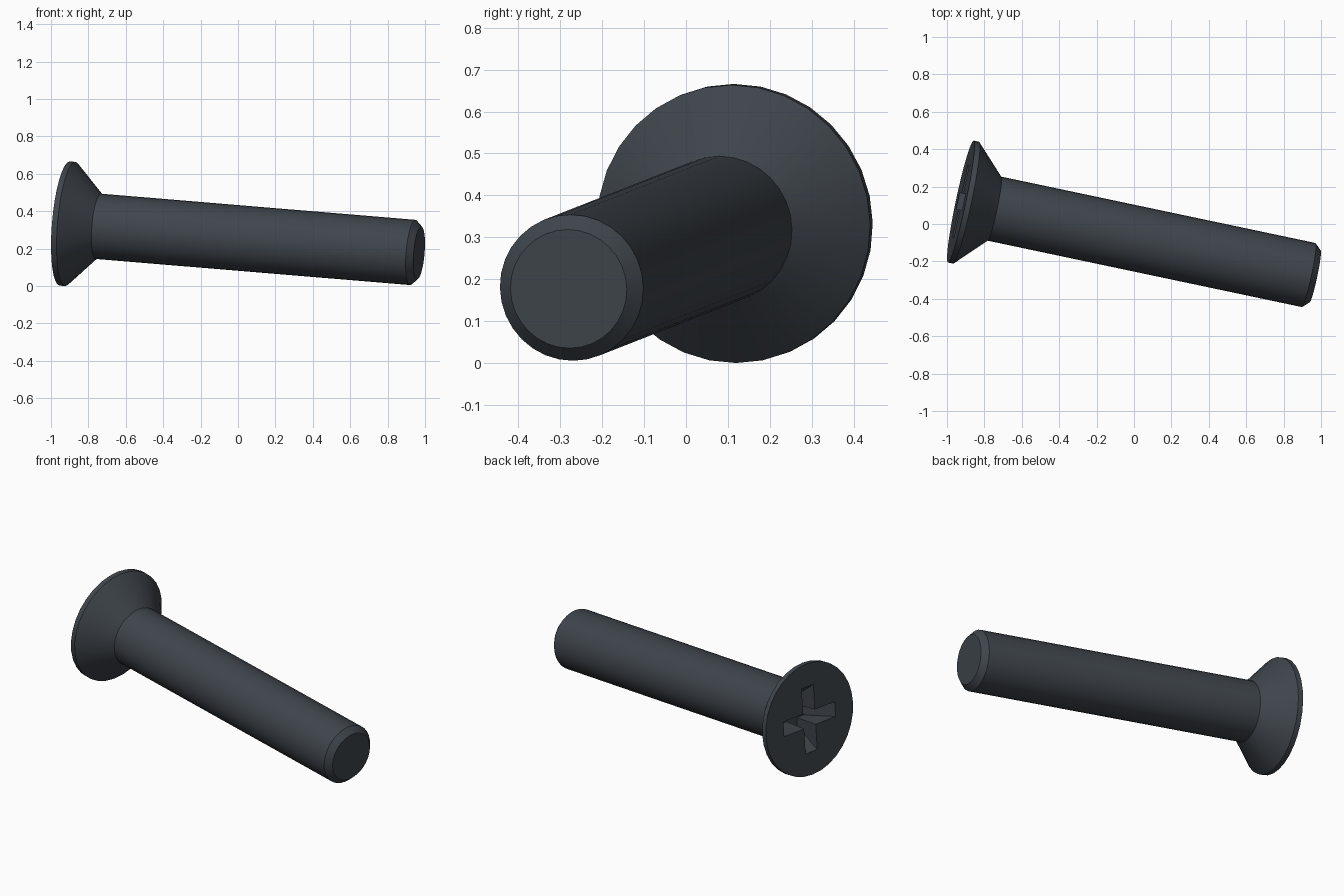
import bpy, bmesh, math
from mathutils import Vector, Matrix

cube = bpy.data.objects.get("Cube")
if cube:
    bpy.data.objects.remove(cube, do_unlink=True)

SEGMENTS = 32
RECESS_DEPTH = 0.15

# One dark metal colour
metal = bpy.data.materials.new("dark slate metal")
metal.use_nodes = True
colour = (0.05, 0.06, 0.072, 1)
metal.diffuse_color = colour
metal.node_tree.nodes["Principled BSDF"].inputs["Base Color"].default_value = colour

# Placement: the local z axis runs from the head face to the tip
axis = Vector((0.9753, -0.206, -0.081)).normalized()
side = Vector((0, 0, 1)).cross(axis).normalized()
up = axis.cross(side)
placement = Matrix((side, up, axis)).transposed().to_4x4()
placement.translation = (-0.926, 0.12, 0.334)


def loft(name, loops):
    """Skin a stack of equal-length point loops and cap both ends."""
    bm = bmesh.new()
    rings = [[bm.verts.new(p) for p in loop] for loop in loops]
    count = len(rings[0])
    for a, b in zip(rings, rings[1:]):
        for i in range(count):
            j = (i + 1) % count
            bm.faces.new((a[i], a[j], b[j], b[i]))
    bm.faces.new(rings[0])
    bm.faces.new(rings[-1])
    bmesh.ops.recalc_face_normals(bm, faces=bm.faces)
    mesh = bpy.data.meshes.new(name)
    bm.to_mesh(mesh)
    bm.free()
    mesh.materials.append(metal)
    obj = bpy.data.objects.new(name, mesh)
    bpy.context.collection.objects.link(obj)
    obj.matrix_world = placement
    return obj


def circle(radius, z):
    steps = [math.tau * i / SEGMENTS for i in range(SEGMENTS)]
    return [(radius * math.cos(t), radius * math.sin(t), z) for t in steps]


def cross(length, width, z):
    """Plus-shaped outline made from one arm turned four times."""
    points = []
    for turn in range(4):
        spin = Matrix.Rotation(turn * math.pi / 2, 3, 'Z')
        for p in ((length, -width, z), (length, width, z), (width, width, z)):
            points.append(spin @ Vector(p))
    return points


# Countersunk head, shank and chamfered tip as one turned profile
profile = [(0.333, 0), (0.333, 0.03), (0.175, 0.185), (0.175, 1.908), (0.142, 1.9425)]
screw = loft("screw_body", [circle(r, z) for r, z in profile])

# Tapered cross recess in the head
cutter = loft("recess_cutter", [cross(0.21, 0.045, -0.02),
                                cross(0.09, 0.04, RECESS_DEPTH)])
cutter.hide_render = True
bpy.context.view_layer.update()
cut = screw.modifiers.new("cross_recess", 'BOOLEAN')
cut.operation = 'DIFFERENCE'
cut.solver = 'EXACT'
cut.object = cutter
bpy.ops.object.select_all(action='DESELECT')
screw.select_set(True)
bpy.context.view_layer.objects.active = screw
bpy.ops.object.modifier_apply(modifier=cut.name)
bpy.data.objects.remove(cutter, do_unlink=True)

bpy.ops.object.shade_smooth_by_angle(angle=math.radians(25))
